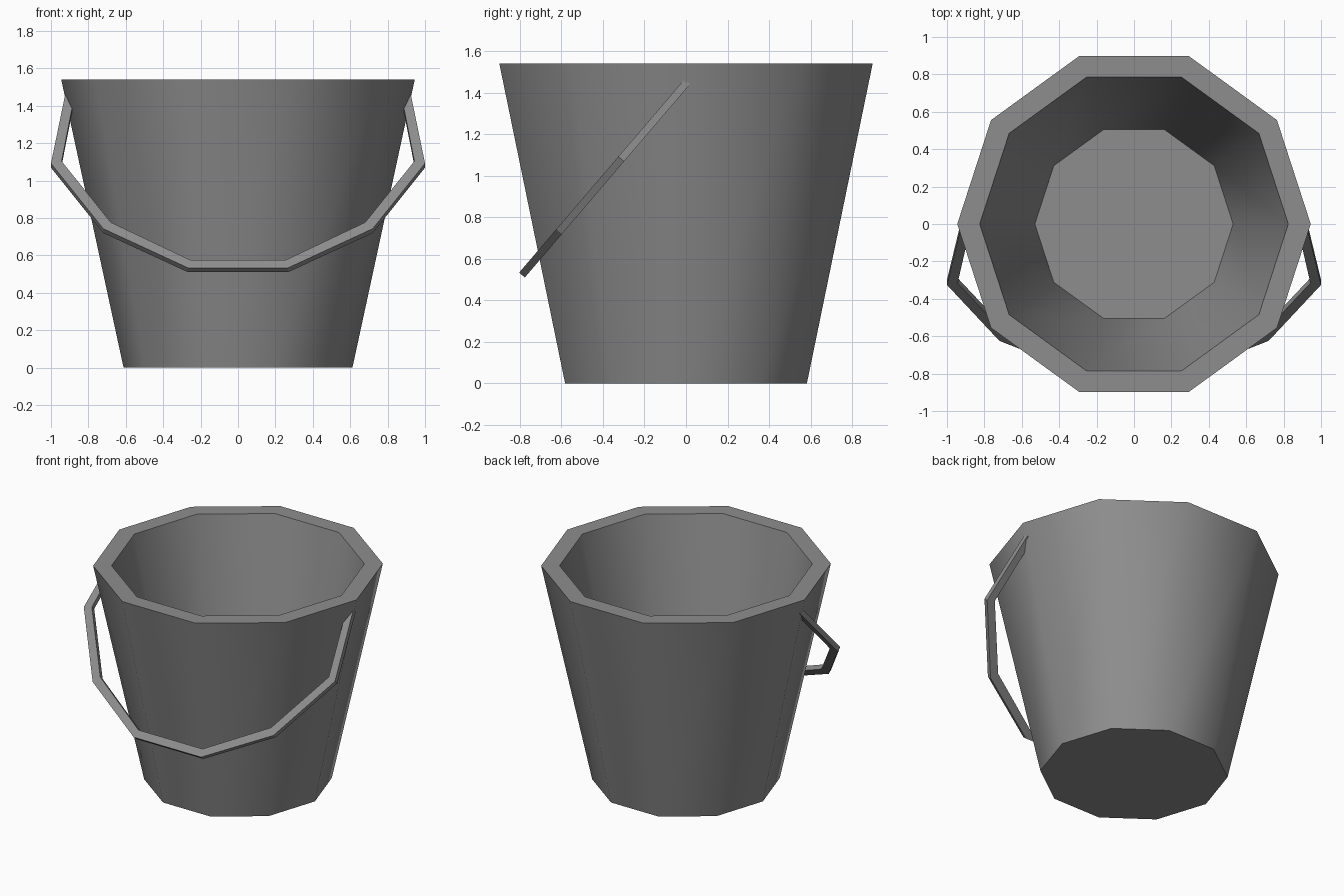
import bpy, bmesh, math
from mathutils import Vector

if "Cube" in bpy.data.objects:
    bpy.data.objects.remove(bpy.data.objects["Cube"])

SIDES = 10

grey = bpy.data.materials.new("metal grey")
grey.diffuse_color = (0.27, 0.27, 0.27, 1)
grey.use_nodes = True
grey.node_tree.nodes["Principled BSDF"].inputs["Base Color"].default_value = grey.diffuse_color


def finish(bm, name):
    bmesh.ops.recalc_face_normals(bm, faces=bm.faces)
    mesh = bpy.data.meshes.new(name)
    bm.to_mesh(mesh)
    bm.free()
    mesh.materials.append(grey)
    obj = bpy.data.objects.new(name, mesh)
    bpy.context.collection.objects.link(obj)
    return obj


def skin(bm, rings):
    """Join consecutive vertex rings with quads and cap both ends."""
    for a, b in zip(rings, rings[1:]):
        n = len(a)
        for i in range(n):
            j = (i + 1) % n
            bm.faces.new((a[i], a[j], b[j], b[i]))
    bm.faces.new(rings[0])
    bm.faces.new(rings[-1])


# Bucket: ten-sided lathe of (radius, height), outer bottom to inner floor
bm = bmesh.new()
profile = [(0.612, 0), (0.945, 1.54), (0.825, 1.54), (0.53, 0.16)]
rings = []
for r, z in profile:
    angles = [2 * math.pi * i / SIDES for i in range(SIDES)]
    rings.append([bm.verts.new((r * math.cos(a), r * math.sin(a), z)) for a in angles])
skin(bm, rings)
bucket = finish(bm, "bucket")
bpy.context.view_layer.objects.active = bucket
bucket.select_set(True)
bpy.ops.object.shade_smooth_by_angle(angle=math.radians(40))

# Handle: flat band in a plane sloping down and forward from the pivots
# (outer x, outer drop), (inner x, inner drop) for the right half
half = [((0.923, -0.01), (0.872, -0.01)),
        ((1.0, 0.48), (0.943, 0.465)),
        ((0.72, 0.94), (0.68, 0.895)),
        ((0.268, 1.215), (0.255, 1.16))]
path = half + [tuple((-x, s) for x, s in pair) for pair in reversed(half)]
pivot = Vector((0, 0, 1.445))
down = Vector((0, -0.65, -0.76)).normalized()
normal = Vector((0, down.z, -down.y)) * 0.018

bm = bmesh.new()
rings = []
for (xo, so), (xi, si) in path:
    o = pivot + down * so + Vector((xo, 0, 0))
    i = pivot + down * si + Vector((xi, 0, 0))
    rings.append([bm.verts.new(p) for p in (o + normal, i + normal, i - normal, o - normal)])
skin(bm, rings)
finish(bm, "handle")
